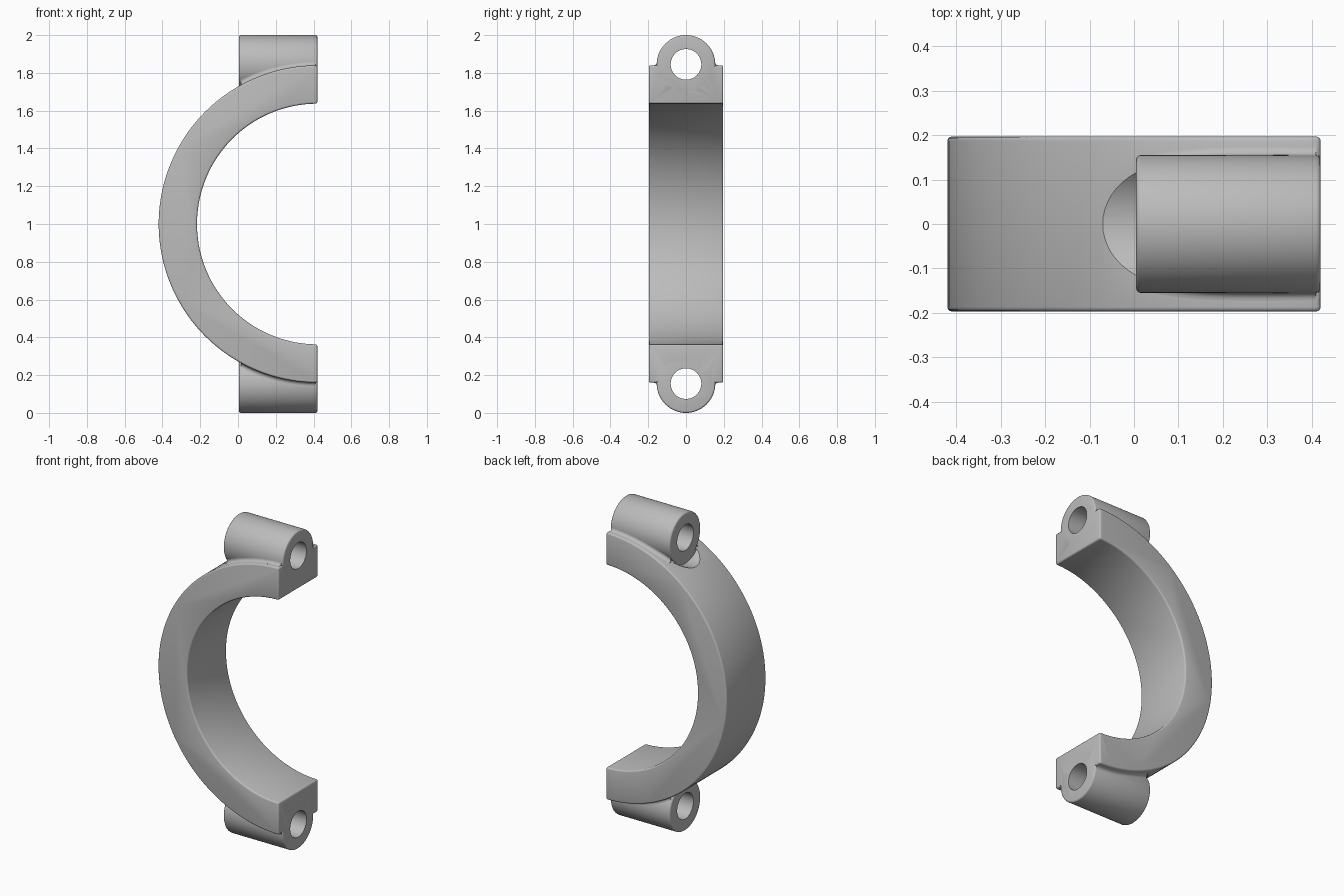
import bpy, bmesh, math
from mathutils import Matrix

cube = bpy.data.objects.get("Cube")
if cube:
    bpy.data.objects.remove(cube, do_unlink=True)

END_X, MID_Z = 0.42, 1.0             # centre of the half ring
OUTER, INNER, HALF_W = 0.84, 0.637, 0.197
BOSS_R, BOSS_Z, BOSS_START = 0.155, 0.845, 0.005   # BOSS_Z is measured from MID_Z
HOLE_R, FILLET_R, EDGE = 0.081, 0.018, 0.01

grey = bpy.data.materials.new("cast grey")
grey.use_nodes = True
colour = (0.5, 0.5, 0.5, 1)
grey.diffuse_color = colour
grey.node_tree.nodes["Principled BSDF"].inputs["Base Color"].default_value = colour


def make(name, bm):
    bmesh.ops.recalc_face_normals(bm, faces=bm.faces)
    mesh = bpy.data.meshes.new(name)
    bm.to_mesh(mesh)
    bm.free()
    obj = bpy.data.objects.new(name, mesh)
    bpy.context.collection.objects.link(obj)
    mesh.materials.append(grey)
    return obj


def activate(obj):
    bpy.ops.object.select_all(action='DESELECT')
    obj.select_set(True)
    bpy.context.view_layer.objects.active = obj


def round_edges(obj):
    mod = obj.modifiers.new("rounding", 'BEVEL')
    mod.width, mod.segments = EDGE, 3
    mod.limit_method, mod.angle_limit = 'ANGLE', math.radians(40)
    activate(obj)
    bpy.ops.object.modifier_apply(modifier=mod.name)


def combine(obj, other, operation):
    mod = obj.modifiers.new("combine", 'BOOLEAN')
    mod.operation, mod.solver, mod.object = operation, 'EXACT', other
    activate(obj)
    bpy.ops.object.modifier_apply(modifier=mod.name)
    bpy.data.objects.remove(other, do_unlink=True)


def rod(name, radius, x0, x1, z):
    bm = bmesh.new()
    place = Matrix.Translation(((x0 + x1) / 2, 0, z)) @ Matrix.Rotation(math.pi / 2, 4, 'Y')
    bmesh.ops.create_cone(bm, cap_ends=True, segments=64, radius1=radius,
                          radius2=radius, depth=x1 - x0, matrix=place)
    return make(name, bm)


def half_ring(name, steps=96):
    bm = bmesh.new()
    angles = [math.pi * (0.5 + i / steps) for i in range(steps + 1)]
    path = [(OUTER, a) for a in angles] + [(INNER, a) for a in reversed(angles)]
    face = bm.faces.new([bm.verts.new((END_X + r * math.cos(a), -HALF_W,
                                       MID_Z + r * math.sin(a))) for r, a in path])
    result = bmesh.ops.extrude_face_region(bm, geom=[face])
    verts = [v for v in result["geom"] if isinstance(v, bmesh.types.BMVert)]
    bmesh.ops.translate(bm, verts=verts, vec=(0, 2 * HALF_W, 0))
    return make(name, bm)


# Concave blend running along the joint of boss and ring
def fillet(name, side, up, stations=24, arc=5):
    bm = bmesh.new()
    rows = []
    for i in range(stations + 1):
        x = BOSS_START + EDGE + (END_X - BOSS_START - 2 * EDGE) * i / stations
        ring_z = math.sqrt(OUTER ** 2 - (END_X - x) ** 2)
        zc = ring_z + FILLET_R
        yc = math.sqrt((BOSS_R + FILLET_R) ** 2 - (zc - BOSS_Z) ** 2)
        start = 1.5 * math.pi
        stop = math.atan2(BOSS_Z - zc, -yc) % (2 * math.pi)
        points = [(yc * 0.8, ring_z - 0.03)]
        for k in range(arc + 1):
            a = start + (stop - start) * k / arc
            points.append((yc + FILLET_R * math.cos(a), zc + FILLET_R * math.sin(a)))
        rows.append([bm.verts.new((x, side * y, MID_Z + up * z)) for y, z in points])
    n = arc + 2
    for a, b in zip(rows, rows[1:]):
        for k in range(n):
            bm.faces.new((a[k], a[(k + 1) % n], b[(k + 1) % n], b[k]))
    bm.faces.new(rows[0])
    bm.faces.new(rows[-1])
    return make(name, bm)


# Half ring with a bolt boss at each end
body = half_ring("clamp_half")
round_edges(body)
parts = [body]
for label, up in (("upper", 1), ("lower", -1)):
    z = MID_Z + up * BOSS_Z
    combine(body, rod("seat_cutter", BOSS_R + 0.008, -0.3, BOSS_START, z), 'DIFFERENCE')
    boss = rod(label + "_boss", BOSS_R, BOSS_START, END_X, z)
    round_edges(boss)
    combine(body, boss, 'UNION')
    combine(body, rod("hole_cutter", HOLE_R, -0.3, END_X + 0.1, z), 'DIFFERENCE')
    for side_name, side in (("front", -1), ("back", 1)):
        parts.append(fillet(f"{label}_{side_name}_fillet", side, up))

for obj in parts:
    activate(obj)
    bpy.ops.object.shade_smooth_by_angle(angle=math.radians(35))
